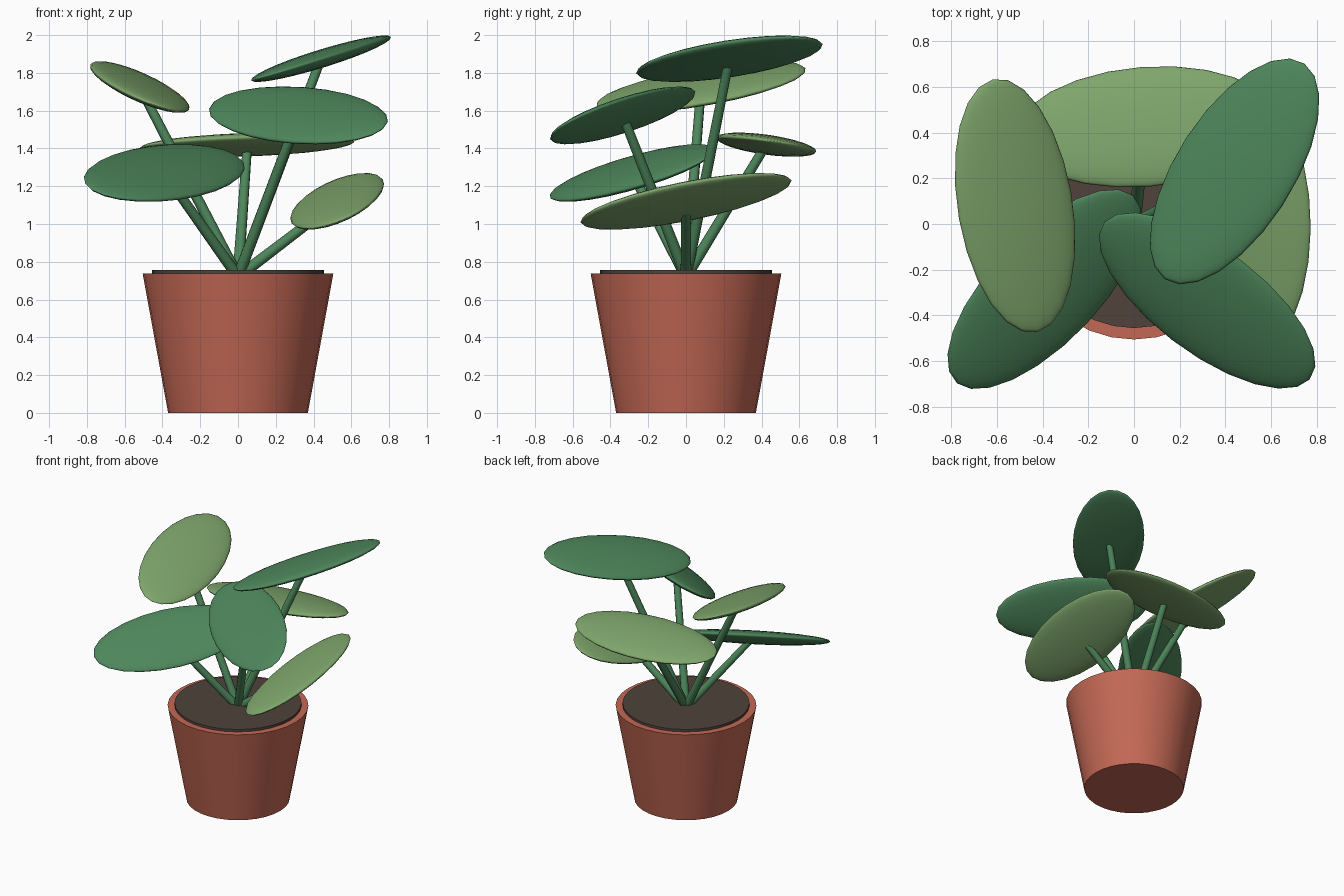
import bpy
from math import cos, sin, radians
from mathutils import Vector, Matrix

cube = bpy.data.objects.get("Cube")
if cube:
    bpy.data.objects.remove(cube, do_unlink=True)


def material(name, rgb):
    mat = bpy.data.materials.new(name)
    mat.use_nodes = True
    mat.diffuse_color = (*rgb, 1)
    mat.node_tree.nodes["Principled BSDF"].inputs["Base Color"].default_value = (*rgb, 1)
    mat.roughness = 0.8
    return mat


TERRACOTTA = material("terracotta", (0.55, 0.14, 0.09))
SOIL = material("soil brown", (0.08, 0.056, 0.043))
DARK = material("deep green", (0.075, 0.24, 0.105))
LIGHT = material("pale green", (0.21, 0.38, 0.15))


def finish(name, mat):
    obj = bpy.context.object
    obj.name = name
    obj.data.materials.append(mat)
    bpy.ops.object.shade_smooth_by_angle(angle=radians(40))
    return obj


def tapered(name, start, end, r_start, r_end, sides, mat):
    """Capped cone running from one point to another."""
    start, end = Vector(start), Vector(end)
    axis = end - start
    bpy.ops.mesh.primitive_cone_add(vertices=sides, radius1=r_start, radius2=r_end,
                                    depth=axis.length)
    obj = finish(name, mat)
    obj.matrix_world = (Matrix.Translation((start + end) / 2)
                        @ axis.to_track_quat("Z", "Y").to_matrix().to_4x4())
    return obj


def leaf(name, center, yaw, tilt_x, tilt_y, mat):
    """Flattened ellipsoid: yaw aims the long axis, the tilts lean its normal."""
    bpy.ops.mesh.primitive_uv_sphere_add(segments=24, ring_count=14, radius=1)
    obj = finish(name, mat)
    c, s = cos(radians(yaw)), sin(radians(yaw))
    normal = Vector((tilt_x, tilt_y, 1)).normalized()
    length = Vector((c, s, -(tilt_x * c + tilt_y * s))).normalized()
    width = normal.cross(length)
    rot = Matrix((length, width, normal)).transposed().to_4x4()
    obj.matrix_world = (Matrix.Translation(center) @ rot
                        @ Matrix.Diagonal((0.57, 0.265, 0.048, 1)))


# Pot and soil
tapered("pot", (0, 0, 0), (0, 0, 0.738), 0.37, 0.505, 32, TERRACOTTA)
tapered("soil", (0, 0, 0.70), (0, 0, 0.757), 0.455, 0.455, 32, SOIL)

# Leaves: name, centre, yaw, normal lean in x and y, colour
LEAVES = [
    ("top", (0.44, 0.23, 1.875), 57, -0.30, -0.01, DARK),
    ("upper_right", (-0.52, 0.08, 1.725), 100, 0.36, -0.12, LIGHT),
    ("front_left", (0.32, -0.335, 1.575), -37.5, -0.25, -0.53, DARK),
    ("front_right", (-0.39, -0.285, 1.27), 47, 0.26, -0.46, DARK),
    ("back", (0.05, 0.425, 1.42), 4.5, -0.04, 0.15, LIGHT),
    ("lower_left", (0.525, 0, 1.12), 89.5, -0.385, -0.195, LIGHT),
]
for name, center, yaw, tilt_x, tilt_y, mat in LEAVES:
    leaf(name + "_leaf", center, yaw, tilt_x, tilt_y, mat)
    tapered(name + "_stem", (0, 0, 0.72), center, 0.03, 0.025, 10, DARK)
